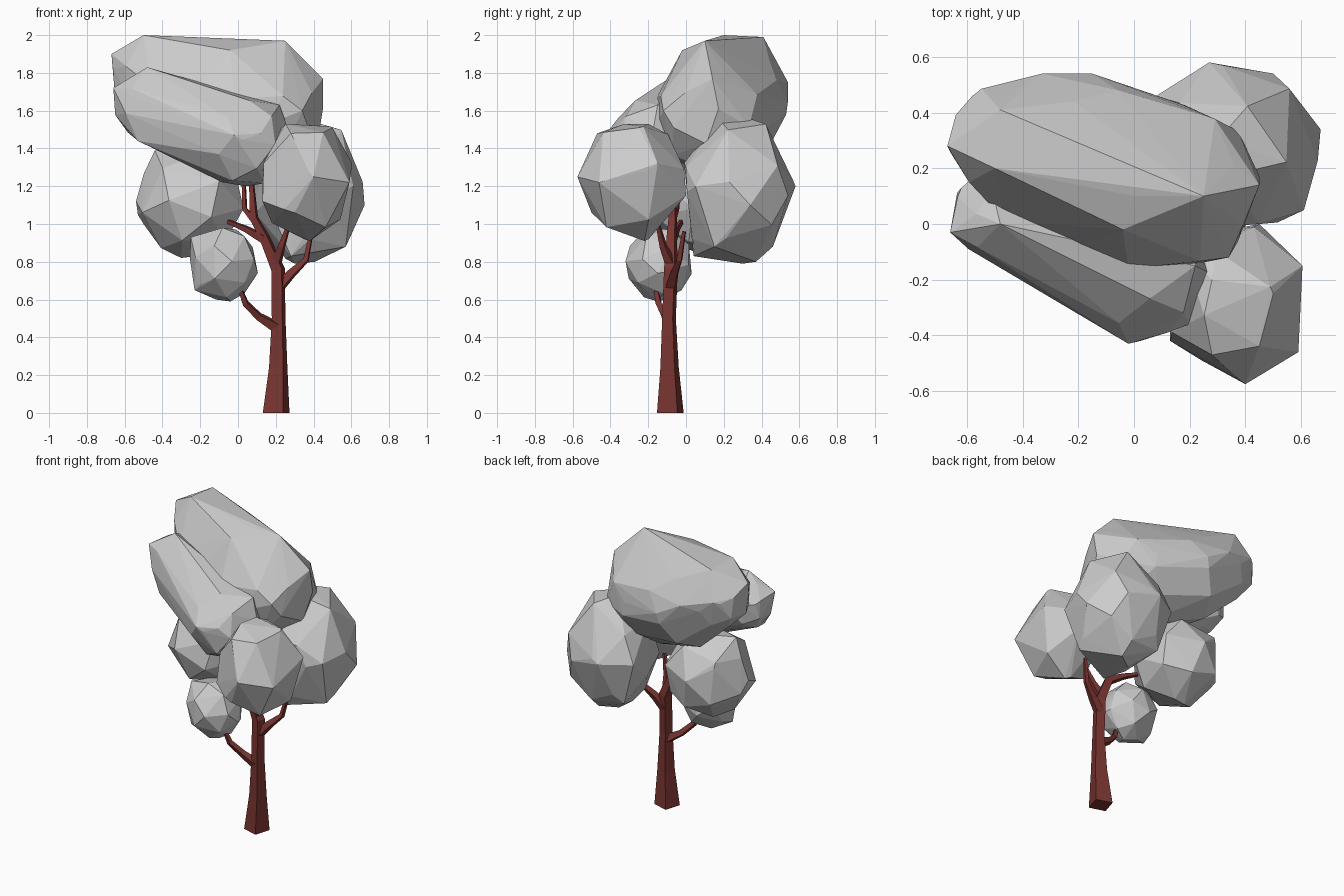
import bpy, bmesh, math
from mathutils import Vector

bark = bpy.data.materials.new("bark")
bark.diffuse_color = (0.19, 0.035, 0.03, 1)


def finish(bm, name, mat=None):
    bmesh.ops.recalc_face_normals(bm, faces=bm.faces[:])
    me = bpy.data.meshes.new(name)
    bm.to_mesh(me)
    bm.free()
    ob = bpy.data.objects.new(name, me)
    bpy.context.collection.objects.link(ob)
    if mat:
        me.materials.append(mat)
    return ob


# Tapered four-sided limb along a path of (x, y, z, radius)
def limb(name, path, sides=4):
    pts = [Vector(p[:3]) for p in path]
    bm = bmesh.new()
    rings = []
    for i, p in enumerate(pts):
        tan = (pts[min(i + 1, len(pts) - 1)] - pts[max(i - 1, 0)]).normalized()
        if i == 0 and p.z == 0:
            tan = Vector((0, 0, 1))
        v = Vector((0, 1, 0))
        v = (v - tan * v.dot(tan)).normalized()
        u = v.cross(tan)
        ring = []
        for k in range(sides):
            a = math.radians(28) + math.tau * k / sides
            ring.append(bm.verts.new(p + (u * math.cos(a) + v * math.sin(a)) * path[i][3]))
        rings.append(ring)
    for r0, r1 in zip(rings, rings[1:]):
        for k in range(sides):
            j = (k + 1) % sides
            bm.faces.new((r0[k], r0[j], r1[j], r1[k]))
    bm.faces.new(rings[0])
    bm.faces.new(rings[-1])
    return finish(bm, name, bark)


# Faceted leaf clump: hull of one or more balls (x, y, z, r) fitted to a box,
# plus a few corner points that give the clump its chunky outline
def clump(name, lo, hi, n=26, turn=0.0, balls=((0, 0, 0, 1),), corners=()):
    pts = []
    for b in balls:
        for i in range(n):
            z = 1 - (2 * i + 1) / n
            a = i * math.pi * (3 - math.sqrt(5)) + turn
            r = math.sqrt(1 - z * z)
            # tip the spiral axis so that no pole shows on top
            p = Vector((r * math.cos(a), r * math.sin(a) * 0.8 - z * 0.6,
                        r * math.sin(a) * 0.6 + z * 0.8))
            pts.append(Vector(b[:3]) + p * b[3])
    mn = [min(p[k] for p in pts) for k in range(3)]
    mx = [max(p[k] for p in pts) for k in range(3)]
    bm = bmesh.new()
    for p in pts:
        bm.verts.new([lo[k] + (p[k] - mn[k]) / (mx[k] - mn[k]) * (hi[k] - lo[k])
                      for k in range(3)])
    for c in corners:
        bm.verts.new(c)
    bmesh.ops.convex_hull(bm, input=bm.verts[:])
    bmesh.ops.delete(bm, geom=[v for v in bm.verts if not v.link_faces], context='VERTS')
    return finish(bm, name)


# Trunk and branches
limb("trunk", [(.202, -.083, 0, .08), (.213, -.087, .24, .055), (.215, -.09, .5, .041),
               (.212, -.08, .76, .041), (.14, -.075, .93, .031),
               (.085, -.07, 1.03, .025), (.07, -.065, 1.24, .014)])
limb("low_left_branch", [(.21, -.09, .45, .036), (.11, -.11, .51, .024),
                         (.04, -.145, .58, .02), (.01, -.16, .66, .013)])
limb("low_right_branch", [(.21, -.08, .66, .036), (.28, -.065, .735, .028),
                          (.36, -.035, .81, .018), (.39, -.01, .96, .012)])
limb("upper_right_branch", [(.2, -.08, .79, .034), (.23, -.12, .88, .022),
                            (.27, -.15, 1.0, .012)])
limb("upper_left_branch", [(.14, -.075, .92, .03), (.04, -.05, .975, .02),
                           (-.07, -.02, 1.02, .012)])
limb("upper_twig", [(.085, -.07, 1.02, .02), (.035, -.05, 1.08, .016),
                    (.03, -.03, 1.24, .012)])

# Leaf clumps
clump("crown_leaves", (-.66, -.16, 1.29), (.45, .53, 1.98), 28, 0.4,
      balls=((.15, .13, 1.61, .29), (-.19, .23, 1.68, .29), (-.46, .29, 1.8, .2)),
      corners=((.25, .1, 1.97), (-.58, .46, 1.8), (0, .1, 1.97), (-.04, -.02, 1.92),
               (.34, -.12, 1.6), (-.46, .01, 1.73), (-.25, -.09, 1.68), (-.02, -.16, 1.66),
               (-.33, .54, 1.75), (-.15, .54, 1.65), (.08, .17, 1.24), (-.5, .2, 2.0),
               (-.48, .41, 1.99), (-.67, .28, 1.9), (.17, .43, 1.6), (.45, .14, 1.77)))
clump("upper_front_leaves", (-.65, -.42, 1.2), (.27, .2, 1.78), 26, 1.3,
      balls=((.03, -.18, 1.43, .235), (-.5, .03, 1.62, .16)),
      corners=((-.66, -.03, 1.72), (-.53, -.1, 1.44), (-.48, 0, 1.83), (-.62, .13, 1.68),
               (-.02, -.43, 1.47), (.12, -.39, 1.48), (.22, -.15, 1.63)))
clump("right_front_leaves", (.13, -.56, .92), (.6, -.01, 1.53), 16, 0.0,
      corners=((.28, -.2, 1.53), (.5, -.25, 1.51), (.605, -.15, 1.32), (.59, -.46, 1.22),
               (.4, -.575, 1.25), (.13, -.42, 1.12), (.38, -.22, .91), (.45, 0, 1.15),
               (.28, -.47, 1.48), (.3, -.5, 1.06), (.18, -.1, 1.45)))
clump("right_back_leaves", (.09, -.01, .8), (.66, .57, 1.56), 18, 2.0,
      corners=((.08, .46, 1.2), (.27, .58, 1.2), (.5, .54, 1.15), (.67, .34, 1.1),
               (.61, .05, 1.2), (.57, .15, .88), (.3, .3, .79), (.28, .04, .83),
               (.3, .3, 1.57), (.45, 0, 1.3), (.4, .46, .88), (.17, .43, .9)))
clump("left_leaves", (-.53, -.17, .83), (.03, .38, 1.39), 22, 0.9,
      corners=((-.44, .08, 1.39), (-.54, .09, 1.12), (-.5, .14, 1.0), (-.3, .13, .82),
               (-.42, .28, 1.28)))
clump("small_low_leaves", (-.255, -.32, .6), (.1, .03, .98), 24, 1.7,
      corners=((-.25, -.15, .93), (-.23, -.18, .65), (-.04, -.15, .59), (.105, -.15, .74)))
